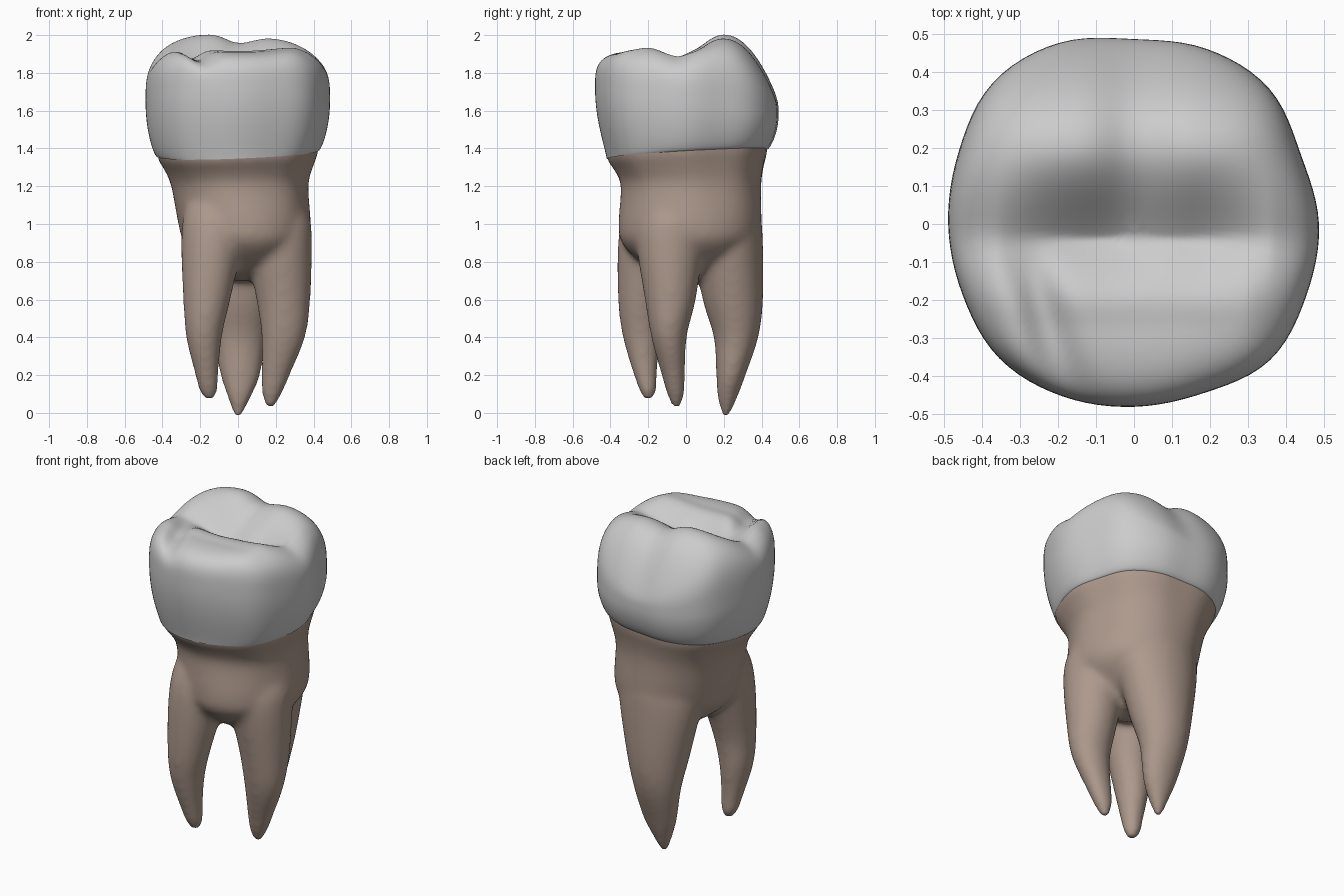
import bpy, bmesh
from math import sin, cos, pi, exp

if "Cube" in bpy.data.objects:
    bpy.data.objects.remove(bpy.data.objects["Cube"])

N = 96
# Crown outline seen from above: radius every 22.5 degrees
OUTLINE = [.488, .476, .505, .50, .487, .517, .527, .50,
           .49, .489, .502, .492, .482, .482, .508, .492]


def spline(a, b, c, d, t):
    return .5 * (2*b + (c-a)*t + (2*a - 5*b + 4*c - d)*t*t + (3*b - a - 3*c + d)*t**3)


def outline(ang):
    f = ang / (2*pi) * 16
    i = int(f)
    return spline(*[OUTLINE[(i+k) % 16] for k in (-1, 0, 1, 2)], f - i)


def neck_line(x, y):
    return 1.37 + .06*y + .04*x


def loft(bm, rings, cap_start=True, cap_end=True):
    loops = [[bm.verts.new(p) for p in r] for r in rings]
    for a, b in zip(loops, loops[1:]):
        for i in range(N):
            j = (i+1) % N
            bm.faces.new((a[i], a[j], b[j], b[i]))
    if cap_start:
        bm.faces.new(loops[0][::-1])
    if cap_end:
        bm.faces.new(loops[-1])


def finish(bm, name):
    bmesh.ops.recalc_face_normals(bm, faces=bm.faces)
    me = bpy.data.meshes.new(name)
    bm.to_mesh(me)
    bm.free()
    for p in me.polygons:
        p.use_smooth = True
    ob = bpy.data.objects.new(name, me)
    bpy.context.collection.objects.link(ob)
    return ob


def bump(x, c, s):
    return exp(-((x-c)/s)**2)


def slope(t):
    t = max(0, min(1, t))
    return .6*sin(t*pi/2) + .4*t*t*(3-2*t)


# Chewing surface: back ridge, front ridge and the valley between them
def chewing_height(x, y):
    valley = 1.815 + .10*min(1, (x/.36)**2) + .02*bump(x, .08, .08)
    back = 2.015 - .05*bump(x, .0, .09) - .02*max(0, min(1, x/.1))
    front = 1.92 + .045*min(1, (x/.3)**2) - .065*bump(x + .3*(y+.25), -.235, .06)
    d = y + .04
    if d > 0:
        return valley + (back-valley)*slope(d/.25) - 3.5*max(0, y-.22)**2
    return valley + (front-valley)*slope(-d/.18) + .15*max(0, -.27-y)


# Crown: bulging wall, then rounded over onto the chewing surface
angles = [2*pi*i/N for i in range(N)]
rings = []
for k in range(21):
    u = (k/20)**1.5
    ring = []
    for a in angles:
        power = .62 + .5*max(0, -sin(a))**2
        s = .87 + .13*sin(u*pi/2)**power
        x, y = s*outline(a)*cos(a), s*outline(a)*sin(a)
        zb, zw = neck_line(x, y), 1.65 - .14*y
        ring.append((x, y, zb + (zw-zb)*u))
    rings.append(ring)
for k in range(1, 44):
    s = cos(k/44*pi/2)
    ring = []
    for a in angles:
        x, y = s*outline(a)*cos(a), s*outline(a)*sin(a)
        zw = 1.65 - .14*y
        ring.append((x, y, zw + (chewing_height(x, y)-zw) * (1 - s**3.5)**(1/3.5)))
    rings.append(ring)
bm = bmesh.new()
loft(bm, rings, cap_start=False)
crown = finish(bm, "crown")
sm = crown.modifiers.new("soften", 'SMOOTH')
sm.factor = .5
sm.iterations = 4

# Roots: sections as (z, centre x, centre y, radius x, radius y, crown outline share)
TRUNK = [(1.46, 0, 0, .42, .42, 1), (1.37, 0, .003, .425, .425, 1),
         (1.29, .005, .015, .39, .393, .9), (1.2, .01, .025, .362, .372, .6),
         (1.0, .035, .02, .35, .378, .2), (.9, .04, .015, .325, .355, .1),
         (.8, .04, .01, .23, .25, 0), (.7, .04, .01, .08, .08, 0)]
FRONT_LEFT = [(1.25, -.1, -.09, .12, .12, 0), (1.08, -.122, -.16, .16, .16, 0),
              (.9, -.138, -.19, .163, .17, 0),
              (.6, -.165, -.235, .125, .125, 0), (.4, -.18, -.235, .095, .1, 0),
              (.2, -.165, -.215, .062, .062, 0), (.12, -.157, -.202, .05, .047, 0),
              (.065, -.15, -.2, .022, .022, 0)]
RIGHT = [(1.25, .13, -.03, .15, .17, 0), (1.05, .2, -.06, .175, .19, 0),
         (.9, .215, -.083, .176, .18, 0),
         (.6, .24, -.083, .143, .135, 0), (.4, .24, -.09, .116, .094, 0),
         (.2, .2, -.067, .076, .063, 0), (.1, .18, -.055, .054, .047, 0),
         (.025, .17, -.05, .022, .022, 0)]
BACK = [(1.25, .01, .14, .22, .17, 0), (1.05, .02, .2, .25, .19, 0),
        (.9, .02, .22, .25, .187, 0),
        (.6, .015, .248, .188, .16, 0), (.4, .01, .265, .143, .118, 0),
        (.2, .012, .238, .106, .078, 0), (.1, .008, .222, .07, .058, 0),
        (-.018, 0, .21, .022, .022, 0)]


def tube(bm, secs):
    pad = [secs[0]] + secs + [secs[-1]]
    rings = []
    for i in range(len(secs) - 1):
        for t in range(6):
            rings.append([spline(*v, t/6) for v in zip(*pad[i:i+4])])
    rings.append(secs[-1])
    pts = []
    for z, cx, cy, rx, ry, share in rings:
        tilt = max(0, min(1, (z-1.2)/.17))
        ring = []
        for a in angles:
            f = 1 + share*(outline(a)/.487 - 1)
            x, y = cx + rx*f*cos(a), cy + ry*f*sin(a)
            ring.append((x, y, z + tilt*(neck_line(x, y) - 1.37)))
        pts.append(ring)
    loft(bm, pts[::-1])


bm = bmesh.new()
for secs in (TRUNK, FRONT_LEFT, RIGHT, BACK):
    tube(bm, secs)
roots = finish(bm, "roots")
mat = bpy.data.materials.new("root_brown")
mat.diffuse_color = (.42, .32, .265, 1)
mat.use_nodes = True
mat.node_tree.nodes["Principled BSDF"].inputs["Base Color"].default_value = mat.diffuse_color
roots.data.materials.append(mat)

# Fuse the trunk and the three roots into one soft surface
rm = roots.modifiers.new("fuse", 'REMESH')
rm.mode = 'VOXEL'
rm.voxel_size = .016
rm.use_smooth_shade = True
sm = roots.modifiers.new("soften", 'SMOOTH')
sm.factor = .5
sm.iterations = 20
